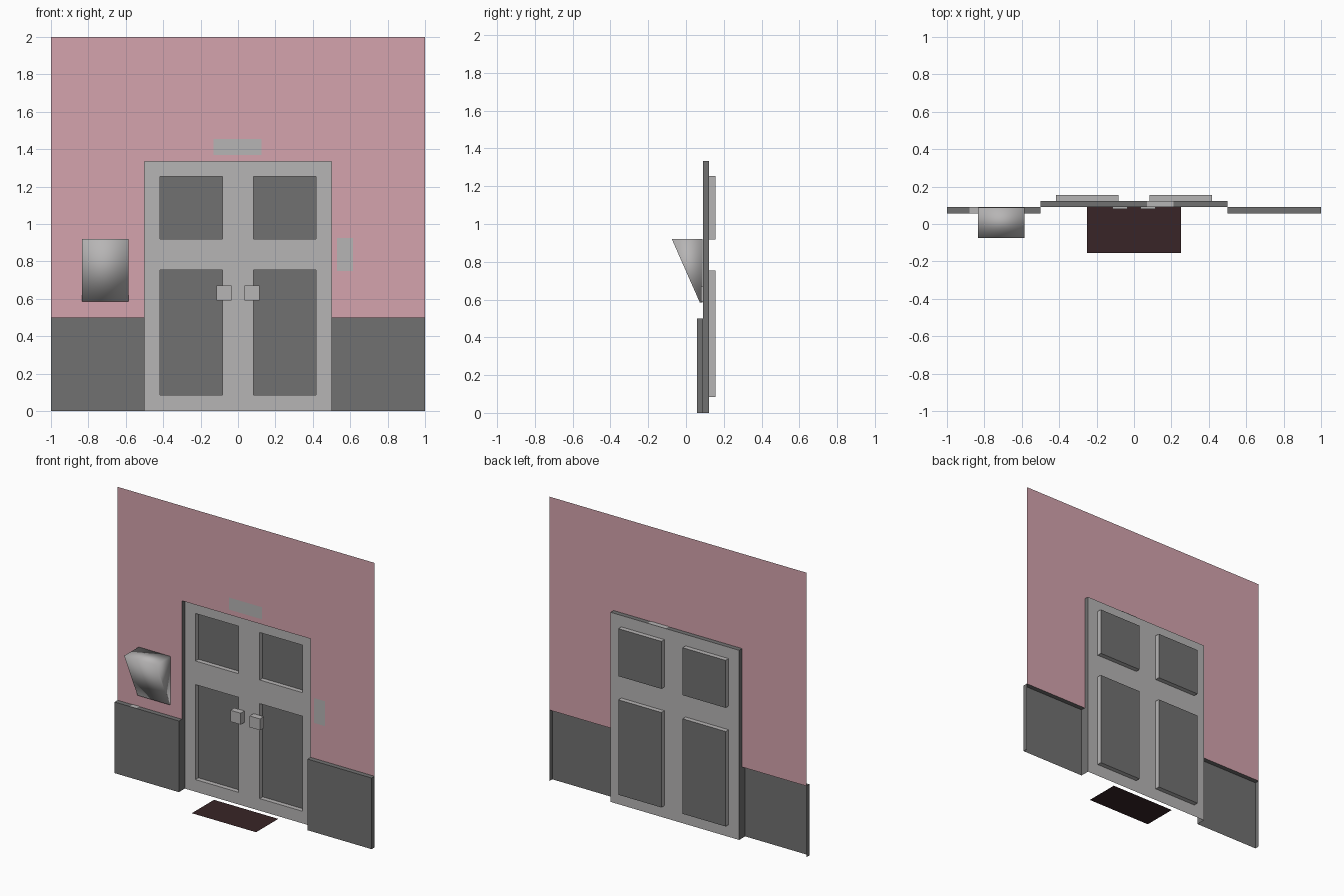
import bpy, bmesh

if "Cube" in bpy.data.objects:
    bpy.data.objects.remove(bpy.data.objects["Cube"])

def material(name, rgb):
    m = bpy.data.materials.new(name)
    m.diffuse_color = (*rgb, 1)
    m.use_nodes = True
    m.node_tree.nodes["Principled BSDF"].inputs["Base Color"].default_value = m.diffuse_color
    return m

LIGHT = material("light_grey", (0.47, 0.46, 0.46))
DARK = material("dark_grey", (0.165, 0.165, 0.165))
PINK = material("pink_wall", (0.66, 0.37, 0.42))
BROWN = material("dark_brown", (0.04, 0.018, 0.02))

# Depth planes, front to back
Y_BASE, Y_WALL, Y_DOOR, Y_PANEL = 0.057, 0.09, 0.123, 0.156
DOOR_TOP = 1.333

def make(name, mat, polys, smooth=False):
    """Object from a list of polygons, each a list of points."""
    bm = bmesh.new()
    for poly in polys:
        bm.faces.new([bm.verts.new(p) for p in poly])
    bmesh.ops.remove_doubles(bm, verts=bm.verts, dist=1e-5)
    me = bpy.data.meshes.new(name)
    bm.to_mesh(me)
    bm.free()
    me.materials.append(mat)
    for p in me.polygons:
        p.use_smooth = smooth
    ob = bpy.data.objects.new(name, me)
    bpy.context.collection.objects.link(ob)
    return ob

def ring(x0, x1, z0, z1, y):
    return [(x0, y, z0), (x1, y, z0), (x1, y, z1), (x0, y, z1)]

def rim(x0, x1, z0, z1, y_face, y_rim, bottom=True):
    """Side walls joining a face to its surrounding plane."""
    f, r = ring(x0, x1, z0, z1, y_face), ring(x0, x1, z0, z1, y_rim)
    return [[f[i], r[i], r[(i + 1) % 4], f[(i + 1) % 4]]
            for i in range(0 if bottom else 1, 4)]

def sheet(xs, zs, y, holes):
    """Grid of quads at depth y, leaving out the (column, row) holes."""
    return [ring(xs[i], xs[i + 1], zs[j], zs[j + 1], y)
            for i in range(len(xs) - 1) for j in range(len(zs) - 1)
            if (i, j) not in holes]

# Wall with door opening
make("wall", PINK, sheet([-1, -0.5, 0.5, 1], [0.5, DOOR_TOP, 2], Y_WALL, {(1, 0)}))

# Raised lower wall boards, open at the back
for side, x0, x1 in (("left", -1, -0.5), ("right", 0.5, 1)):
    make("lower_board_" + side, DARK, [ring(x0, x1, 0, 0.5, Y_BASE)]
         + rim(x0, x1, 0, 0.5, Y_BASE, Y_WALL, bottom=False))

# Recessed doorway sides and door face
make("door_reveal", DARK, rim(-0.5, 0.5, 0, DOOR_TOP, Y_DOOR, Y_WALL, bottom=False))
xs = [-0.5, -0.417, -0.083, 0.083, 0.417, 0.5]
zs = [0, 0.085, 0.753, 0.919, 1.253, DOOR_TOP]
holes = {(i, j) for i in (1, 3) for j in (1, 3)}
make("door_face", LIGHT, sheet(xs, zs, Y_DOOR, holes))

# Sunken door panels with light edges
for i, j in sorted(holes):
    box = (xs[i], xs[i + 1], zs[j], zs[j + 1])
    make("door_panel", DARK, [ring(*box, Y_PANEL)])
    make("door_panel_edge", LIGHT, rim(*box, Y_PANEL, Y_DOOR))

# Door handles
for x in (-0.115, 0.035):
    box = (x, x + 0.08, 0.59, 0.67)
    make("door_handle", LIGHT, [ring(*box, 0.08)] + rim(*box, 0.08, Y_DOOR))

# Wall plates above and beside the door
make("plate_above_door", LIGHT, [ring(-0.13, 0.125, 1.37, 1.455, Y_WALL - 0.002)])
make("wall_switch", LIGHT, [ring(0.53, 0.615, 0.75, 0.925, Y_WALL - 0.002)])

# Small light patches on the door top and the left board top
def patch(name, mat, x0, x1, y0, y1, z):
    make(name, mat, [[(x0, y0, z), (x1, y0, z), (x1, y1, z), (x0, y1, z)]])

patch("door_top_patch", LIGHT, 0.07, 0.21, Y_WALL, Y_DOOR, DOOR_TOP + 0.002)
patch("board_top_patch", LIGHT, -0.88, -0.83, Y_BASE, Y_WALL, 0.502)

# Doormat
patch("doormat", BROWN, -0.25, 0.25, -0.156, Y_WALL, 0)

# Wedge-shaped wall lamp, smooth shaded
profile = [(Y_WALL - 0.003, 0.585), (Y_WALL - 0.003, 0.92), (-0.075, 0.92), (0.073, 0.585)]
a = [(-0.833, y, z) for y, z in profile]
b = [(-0.585, y, z) for y, z in profile]
lamp = [a[::-1], b] + [[a[i], a[(i + 1) % 4], b[(i + 1) % 4], b[i]] for i in range(4)]
make("wall_lamp", LIGHT, lamp, smooth=True)
